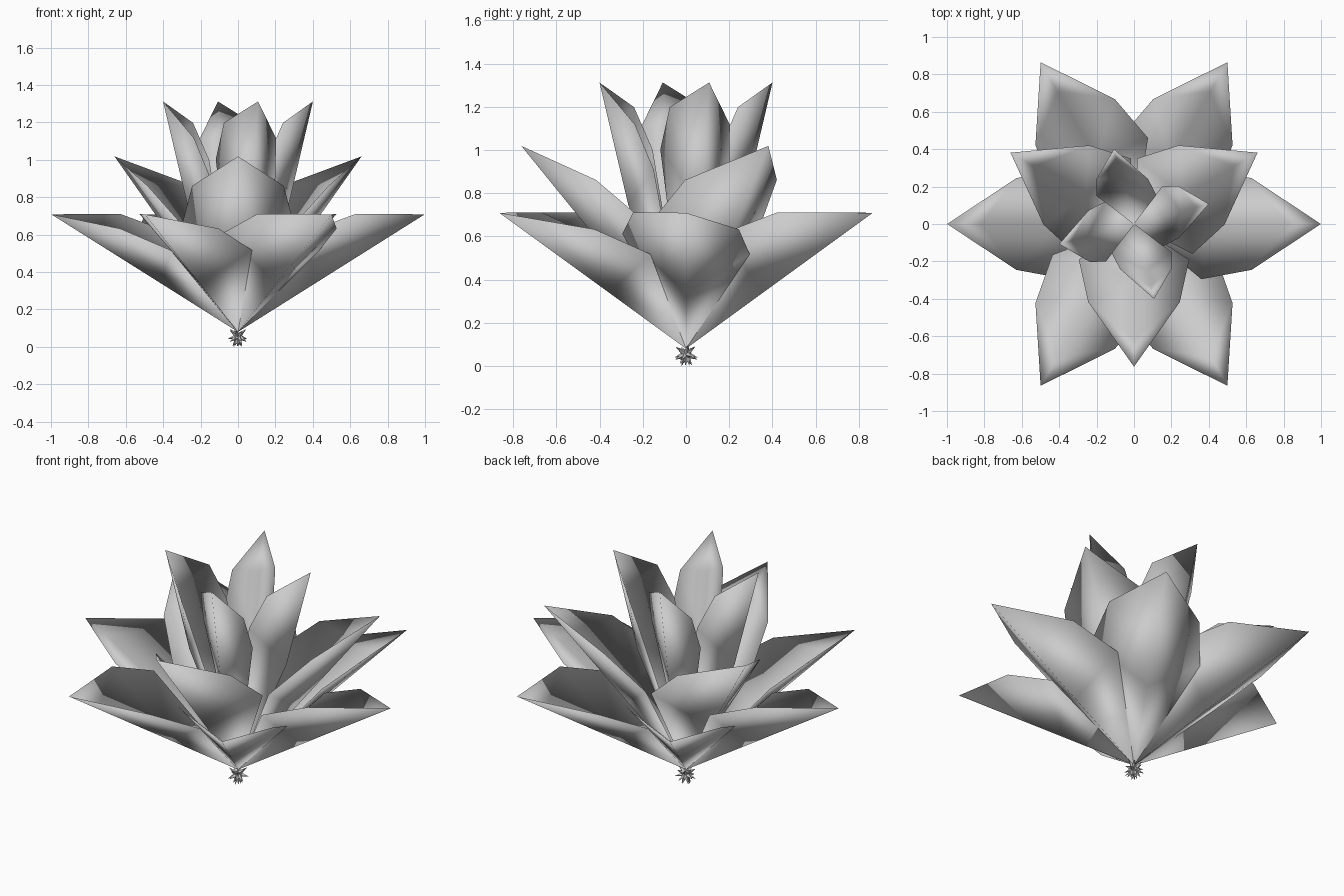
import bpy, bmesh, math, random
from mathutils import Vector, Matrix

random.seed(4)
if "Cube" in bpy.data.objects:
    bpy.data.objects.remove(bpy.data.objects["Cube"])

grey = bpy.data.materials.new("soft_grey")
grey.use_nodes = True
grey.diffuse_color = (0.6, 0.6, 0.6, 1)
grey.node_tree.nodes["Principled BSDF"].inputs["Base Color"].default_value = (0.6, 0.6, 0.6, 1)

BASE_Z = 0.08

# Petal shapes: rim points are (distance along, half width, height), keel is (distance, height)
BROAD = {"rim": [(0.563, 0.295, 0.218), (0.848, 0.245, 0.165)], "keel": (0.485, 0), "length": 1.18}
NARROW = {"rim": [(0.88, 0.155, 0.13), (1.1, 0.135, 0.11)], "keel": (0.72, -0.05), "length": 1.3}


def finish(bm, name):
    mesh = bpy.data.meshes.new(name)
    bm.to_mesh(mesh)
    bm.free()
    mesh.materials.append(grey)
    obj = bpy.data.objects.new(name, mesh)
    bpy.context.collection.objects.link(obj)
    return obj


def petal(name, shape, heading, tilt, scale=1.0, lean=(0, 0), thickness=0.02):
    """Thin cupped petal with an underside keel, an upper groove and a soft rounded rim."""
    bm = bmesh.new()
    turn = Matrix.Rotation(heading, 3, "Z")
    along = Vector((math.cos(tilt), 0, math.sin(tilt)))
    up = Vector((-along.z, 0, along.x))
    across = Vector((lean[0], 1, lean[1]))
    normals = []

    def vert(s, side, n, normal):
        co = (along * s + up * n) * scale + across * side
        normals.append(turn @ normal.normalized())
        return bm.verts.new(turn @ co + Vector((0, 0, BASE_Z)))

    length = shape["length"]
    keel_s, keel_n = shape["keel"]
    base = vert(0, 0, 0, along)
    tip = vert(length, 0, 0, along)
    keel = vert(keel_s, 0, keel_n, -up)
    groove = vert(keel_s, 0, keel_n + thickness, up)
    groove_end = vert(length * 0.83, 0, keel_n * 0.4 + thickness, up)

    for sign in (-1, 1):
        wide, shoulder = [vert(s, sign * half, n, Vector((0, sign, 0)) + up * 0.4 + along * out)
                          for (s, half, n), out in zip(shape["rim"], (0, 0.5))]
        for face in ((base, wide, keel), (wide, shoulder, keel), (shoulder, tip, keel),
                     (base, wide, groove), (wide, shoulder, groove),
                     (shoulder, groove_end, groove), (shoulder, tip, groove_end)):
            bm.faces.new(face).smooth = True

    bmesh.ops.recalc_face_normals(bm, faces=bm.faces)
    obj = finish(bm, name)
    obj.data.normals_split_custom_set_from_vertices(normals)


# Three tiers of petals
for i in range(6):
    petal(f"outer_petal_{i + 1}", BROAD, math.radians(60 * i), math.radians(32.2), lean=(0, -0.16))
for i in range(3):
    petal(f"middle_petal_{i + 1}", BROAD, math.radians(30 + 120 * i), math.radians(50.9), scale=1.025)
for i in range(4):
    petal(f"inner_petal_{i + 1}", NARROW, math.radians(15 + 90 * i), math.radians(71.4),
          lean=(0.25, -0.3))

# Tuft of short pointed roots under the flower
bm = bmesh.new()
centre = Vector((0, 0, 0.065))
for ring, (pitch, count) in enumerate(((-60, 8), (-20, 8), (35, 7))):
    for i in range(count):
        turn = math.tau * (i + 0.5 * (ring % 2)) / count + random.uniform(-0.2, 0.2)
        p = math.radians(pitch + random.uniform(-10, 10))
        d = Vector((math.cos(p) * math.cos(turn), math.cos(p) * math.sin(turn), math.sin(p)))
        place = Matrix.Translation(centre + d * 0.03) @ d.to_track_quat("Z", "Y").to_matrix().to_4x4()
        bmesh.ops.create_cone(bm, cap_ends=True, segments=4, radius1=0.017, radius2=0,
                              depth=0.06, matrix=place)
lowest = min(v.co.z for v in bm.verts)
bmesh.ops.translate(bm, vec=(0, 0, -lowest), verts=bm.verts)
finish(bm, "root_tuft")
